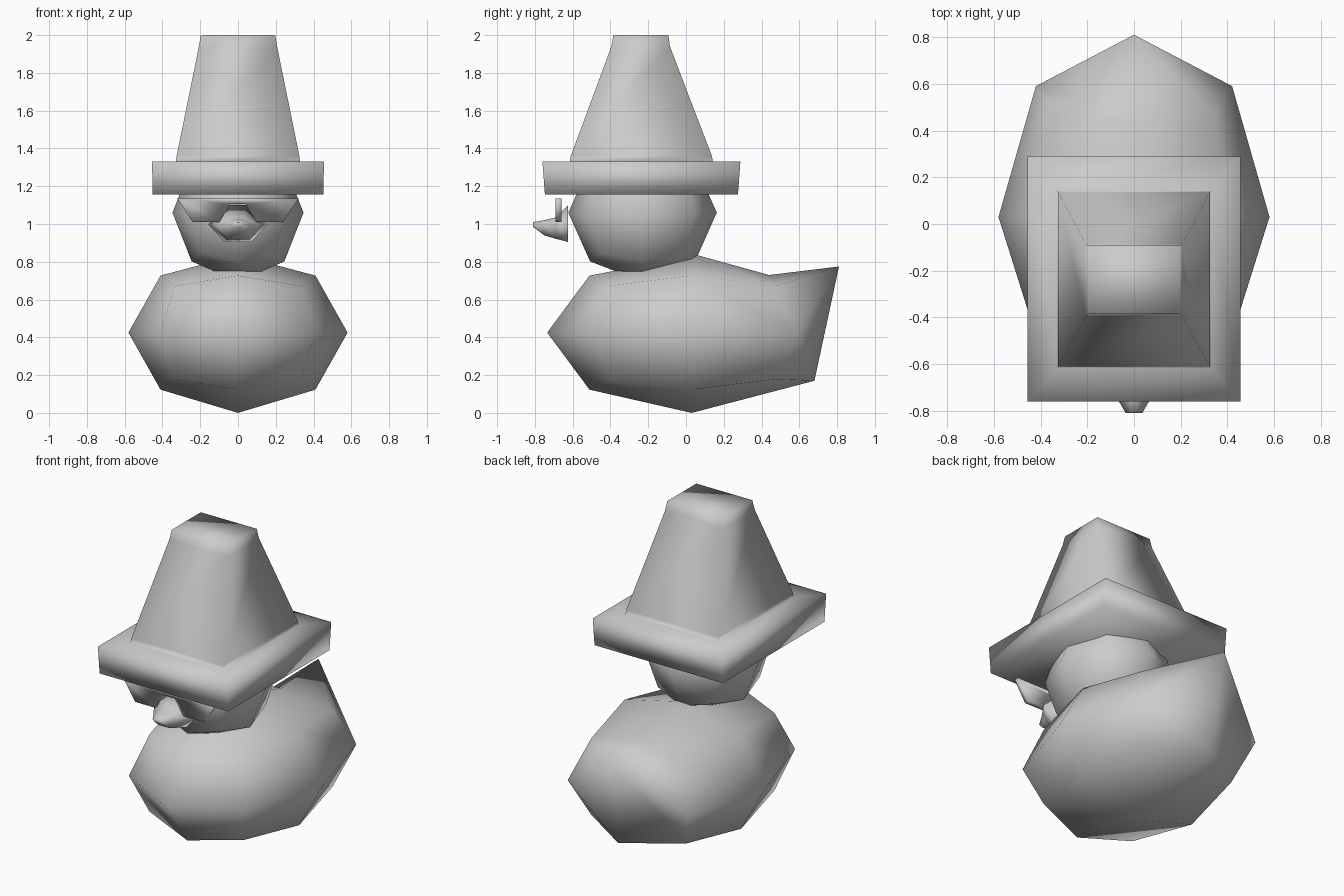
import bpy, bmesh
from mathutils import Vector

if "Cube" in bpy.data.objects:
    bpy.data.objects.remove(bpy.data.objects["Cube"])

grey = bpy.data.materials.new("plain_grey")
grey.diffuse_color = (0.6, 0.6, 0.6, 1)
grey.use_nodes = True
grey.node_tree.nodes["Principled BSDF"].inputs["Base Color"].default_value = grey.diffuse_color


def finish(name, bm):
    bmesh.ops.recalc_face_normals(bm, faces=bm.faces)
    for f in bm.faces:
        f.smooth = True
    me = bpy.data.meshes.new(name)
    bm.to_mesh(me)
    bm.free()
    me.materials.append(grey)
    ob = bpy.data.objects.new(name, me)
    bpy.context.collection.objects.link(ob)
    return ob


def loft(name, rings):
    """Skin a list of equal-length point rings and cap both ends."""
    bm = bmesh.new()
    rows = [[bm.verts.new(p) for p in ring] for ring in rings]
    n = len(rows[0])
    for a, b in zip(rows, rows[1:]):
        for i in range(n):
            j = (i + 1) % n
            bm.faces.new((a[i], a[j], b[j], b[i]))
    bm.faces.new(rows[0])
    bm.faces.new(rows[-1])
    return finish(name, bm)


def cube_ball(name, centre, radii, moved={}):
    """Cube split once and rounded to an ellipsoid; moved repositions grid points."""
    bm = bmesh.new()
    bmesh.ops.create_cube(bm, size=2)
    bmesh.ops.subdivide_edges(bm, edges=bm.edges[:], cuts=1, use_grid_fill=True)
    for v in bm.verts:
        key = tuple(round(t) for t in v.co)
        d = v.co.normalized()
        p = Vector([c + r * t for c, r, t in zip(centre, radii, d)])
        v.co = moved.get(key, p)
    return finish(name, bm)


# body: rounded cube with the back point pulled up into a tail
cube_ball("body", (0, 0.03, 0.425), (0.58, 0.765, 0.427), {
    (0, 1, 0): (0, 0.81, 0.775),      # tail tip
    (0, 1, 1): (0, 0.44, 0.73),       # dip before the tail
    (0, 1, -1): (0, 0.68, 0.17),      # rump
    (1, 1, 0): (0.42, 0.59, 0.425),
    (-1, 1, 0): (-0.42, 0.59, 0.425),
    (0, 0, -1): (0, 0.03, 0),
    (0, 0, 1): (0, 0.06, 0.835)})

# head: rounded cube sunk into the body and the hat
cube_ball("head", (0, -0.23, 1.06), (0.347, 0.393, 0.365))


# hat: square brim and tapered crown leaning forward, one skin
def rect(z, hx, y0, y1):
    return [(-hx, y0, z), (hx, y0, z), (hx, y1, z), (-hx, y1, z)]


loft("hat", [rect(1.155, 0.452, -0.747, 0.275), rect(1.33, 0.455, -0.76, 0.288),
             rect(1.33, 0.328, -0.615, 0.142), rect(1.36, 0.325, -0.61, 0.137),
             rect(1.94, 0.207, -0.395, -0.085), rect(2.0, 0.197, -0.385, -0.093)])


# bill: six-sided sections narrowing to a blunt tip
def section(y, hw, bottom, mid, top):
    return [(-hw, y, mid), (-hw * 0.46, y, bottom), (hw * 0.46, y, bottom),
            (hw, y, mid), (hw * 0.27, y, top), (-hw * 0.27, y, top)]


loft("bill", [section(-0.625, 0.157, 0.905, 0.998, 1.10),
              section(-0.69, 0.11, 0.922, 0.998, 1.035),
              section(-0.75, 0.07, 0.94, 0.998, 1.02),
              section(-0.81, 0.035, 0.985, 0.998, 1.01)])

# sunglasses: one plate with two angled lenses and a bridge
half = [(0.04, 1.105), (0.10, 1.01), (0.24, 1.01), (0.32, 1.135)]
outline = half + [(-x, z) for x, z in reversed(half)]
loft("sunglasses", [[(x, y, z) for x, z in outline] for y in (-0.692, -0.66)])
